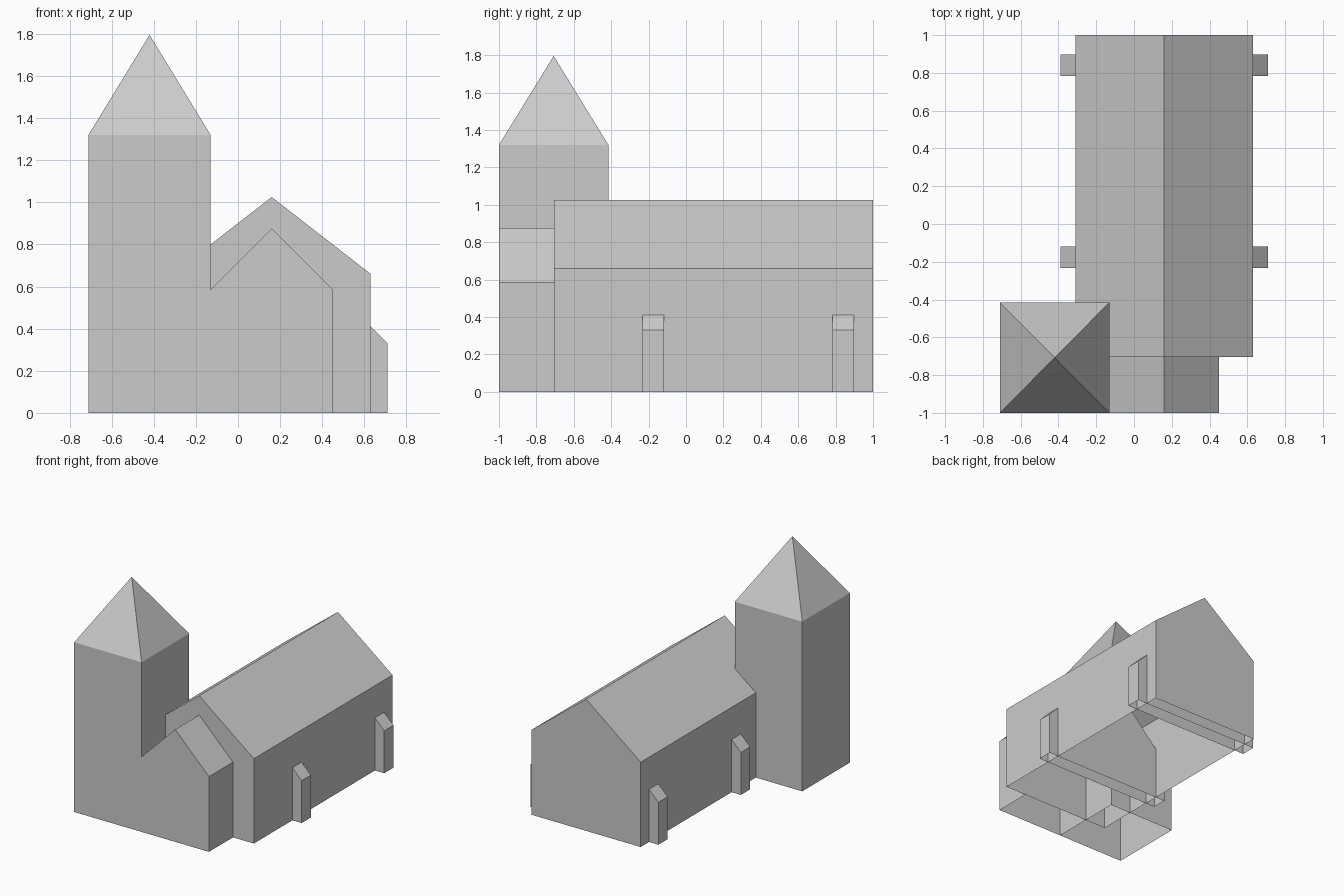
import bpy
import bmesh

cube = bpy.data.objects.get("Cube")
if cube:
    bpy.data.objects.remove(cube, do_unlink=True)

stone = bpy.data.materials.new("pale_grey_stone")
stone.use_nodes = True
GREY = (0.6, 0.6, 0.6, 1)
stone.diffuse_color = GREY
stone.node_tree.nodes["Principled BSDF"].inputs["Base Color"].default_value = GREY


def finish(name, bm):
    """Turn a bmesh into a flat-shaded stone object, open underneath."""
    bmesh.ops.recalc_face_normals(bm, faces=bm.faces)
    floor = [f for f in bm.faces if all(v.co.z < 0.001 for v in f.verts)]
    bmesh.ops.delete(bm, geom=floor, context='FACES_ONLY')
    mesh = bpy.data.meshes.new(name)
    bm.to_mesh(mesh)
    bm.free()
    mesh.materials.append(stone)
    bpy.context.collection.objects.link(bpy.data.objects.new(name, mesh))


def gabled_block(name, half, eave, ridge, y0, y1):
    """House-shaped section about the ridge line, extruded along y."""
    bm = bmesh.new()
    outline = [(-half, 0), (half, 0), (half, eave), (0, ridge), (-half, eave)]
    face = bm.faces.new([bm.verts.new((RIDGE_X + x, y0, z)) for x, z in outline])
    end = bmesh.ops.extrude_face_region(bm, geom=[face], use_keep_orig=True)
    verts = [g for g in end["geom"] if isinstance(g, bmesh.types.BMVert)]
    bmesh.ops.translate(bm, vec=(0, y1 - y0, 0), verts=verts)
    finish(name, bm)


RIDGE_X = 0.16

# Main hall and the lower entrance porch
gabled_block("nave", 0.47, 0.66, 1.025, -0.705, 1)
gabled_block("porch", 0.29, 0.585, 0.875, -1, -0.705)

# Buttress frames run right through the hall and show on both sides
for label, y in (("front", -0.175), ("back", 0.84)):
    gabled_block(label + "_buttress_frame", 0.55, 0.33, 0.88, y - 0.057, y + 0.057)

# Square tower with a pyramid spire
bm = bmesh.new()
x0, x1, y0, y1, top = -0.71, -0.13, -1, -0.415, 1.32
corners = [(x0, y0), (x1, y0), (x1, y1), (x0, y1)]
low = [bm.verts.new((x, y, 0)) for x, y in corners]
high = [bm.verts.new((x, y, top)) for x, y in corners]
peak = bm.verts.new(((x0 + x1) / 2, (y0 + y1) / 2, 1.795))
for i in range(4):
    j = (i + 1) % 4
    bm.faces.new((low[i], low[j], high[j], high[i]))
    bm.faces.new((high[i], high[j], peak))
finish("bell_tower", bm)
